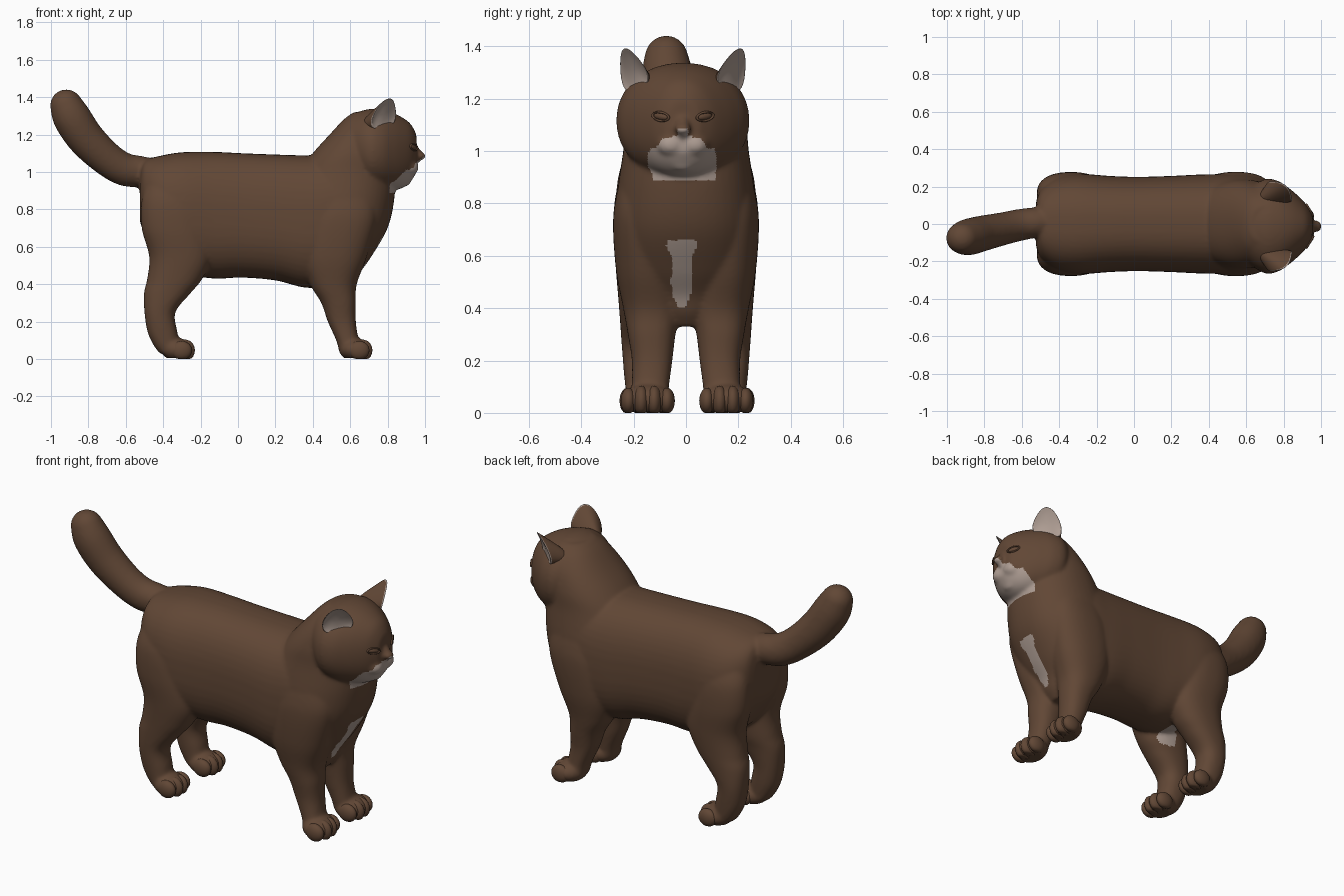
import bpy, bmesh, math
from mathutils import Vector, Matrix
from mathutils.bvhtree import BVHTree

if "Cube" in bpy.data.objects:
    bpy.data.objects.remove(bpy.data.objects["Cube"])


def material(name, rgb):
    m = bpy.data.materials.new(name)
    m.diffuse_color = (*rgb, 1)
    m.use_nodes = True
    m.node_tree.nodes["Principled BSDF"].inputs["Base Color"].default_value = m.diffuse_color
    return m


BROWN = material("brown fur", (0.120, 0.063, 0.036))
LIGHT = material("pale fur", (0.42, 0.335, 0.29))


def finish(bm, name, mats=(BROWN,)):
    me = bpy.data.meshes.new(name)
    bm.to_mesh(me)
    bm.free()
    for m in mats:
        me.materials.append(m)
    me.polygons.foreach_set("use_smooth", [True] * len(me.polygons))
    ob = bpy.data.objects.new(name, me)
    bpy.context.scene.collection.objects.link(ob)
    return ob


def spline(rows, n=6):
    """Catmull-Rom interpolation of rows of numbers."""
    p = [rows[0]] + list(rows) + [rows[-1]]
    out = []
    for i in range(1, len(p) - 2):
        for k in range(n):
            t = k / n
            out.append([0.5 * (2 * b + (c - a) * t + (2 * a - 5 * b + 4 * c - d) * t * t
                               + (3 * b - a - 3 * c + d) * t ** 3)
                        for a, b, c, d in zip(p[i - 1], p[i], p[i + 1], p[i + 2])])
    return out + [list(rows[-1])]


def loft(bm, axis, rows, power=2.3, side=1, n=48):
    """Skin rounded sections (station, a0, a1, y0, y1) along x or z."""
    rings = []
    for t, a0, a1, y0, y1 in spline(rows):
        ring = []
        for k in range(n):
            w = 2 * math.pi * k / n
            c, s = math.cos(w), math.sin(w)
            a = (a0 + a1) / 2 + (a1 - a0) / 2 * math.copysign(abs(c) ** (2 / power), c)
            y = side * ((y0 + y1) / 2 + (y1 - y0) / 2 * math.copysign(abs(s) ** (2 / power), s))
            ring.append(bm.verts.new((t, y, a) if axis == 'x' else (a, y, t)))
        rings.append(ring)
    faces = [bm.faces.new(rings[0]), bm.faces.new(rings[-1][::-1])]
    for r, q in zip(rings, rings[1:]):
        for k in range(n):
            faces.append(bm.faces.new((r[k], q[k], q[(k + 1) % n], r[(k + 1) % n])))
    bmesh.ops.recalc_face_normals(bm, faces=faces)


def ball(bm, centre, radii, rot=Matrix()):
    m = Matrix.Translation(centre) @ rot @ Matrix.Diagonal((*radii, 1))
    bmesh.ops.create_icosphere(bm, subdivisions=3, radius=1, matrix=m)


def sym(rows):
    return [(t, a, b, -h, h) for t, a, b, h in rows]


bm = bmesh.new()
# Torso along x, chest and neck along z
loft(bm, 'x', sym([(-.525, .74, 1.0, .11), (-.50, .67, 1.06, .18), (-.42, .54, 1.085, .245),
                   (-.3, .46, 1.105, .268), (-.13, .43, 1.107, .257), (.02, .435, 1.10, .252),
                   (.2, .42, 1.093, .257), (.38, .38, 1.088, .265), (.55, .42, 1.09, .26),
                   (.70, .56, 1.04, .2)]), 2.5)
loft(bm, 'z', sym([(.33, .46, .58, .07), (.38, .41, .615, .11), (.45, .36, .645, .17), (.55, .3, .715, .24),
                   (.7, .25, .80, .272), (.85, .28, .835, .262), (1.0, .33, .84, .24),
                   (1.1, .40, .83, .23), (1.2, .49, .82, .2), (1.28, .565, .80, .15),
                   (1.32, .62, .79, .1)]), 2.2)
# Head, muzzle, chin, nose and brows
HY = -.012
loft(bm, 'x', [(x, a, b, HY - h, HY + h) for x, a, b, h in [
    (.56, 1.02, 1.26, .12), (.62, .95, 1.31, .20), (.70, .90, 1.336, .252), (.77, .893, 1.332, .242),
    (.83, .90, 1.315, .203), (.88, .915, 1.29, .16), (.92, .945, 1.26, .118), (.945, .98, 1.22, .08),
    (.955, 1.0, 1.19, .06)]], 2.1)
for s in (1, -1):
    ball(bm, (.912, HY + s * .046, 1.025), (.055, .056, .047))
    brow = Matrix.Rotation(s * .85, 4, 'Z') @ Matrix.Rotation(s * .25, 4, 'X')
    ball(bm, (.905, HY + s * .083, 1.168), (.02, .058, .018), brow)
ball(bm, (.885, HY, .96), (.042, .06, .04))
ball(bm, (.94, HY, 1.09), (.045, .034, .05))
ball(bm, (.978, HY, 1.085), (.026, .032, .022))
# Legs and paws
for s in (1, -1):
    loft(bm, 'z', [(.04, .54, .66, .07, .215), (.1, .525, .645, .065, .208), (.2, .48, .63, .052, .207),
                   (.3, .445, .63, .04, .222), (.4, .385, .635, .02, .24), (.55, .34, .69, .03, .268),
                   (.75, .36, .74, .06, .278), (.9, .42, .72, .08, .25)], 2.3, s)
    loft(bm, 'z', [(.03, -.42, -.28, .095, .225), (.08, -.455, -.31, .095, .23), (.15, -.485, -.325, .09, .237),
                   (.25, -.50, -.335, .085, .245), (.35, -.503, -.255, .07, .252), (.43, -.485, -.19, .05, .258),
                   (.55, -.475, -.14, .04, .268), (.7, -.515, -.16, .05, .278), (.85, -.515, -.2, .06, .265),
                   (.97, -.48, -.25, .07, .21)], 2.3, s)
    ball(bm, (.625, s * .15 + .004, .05), (.085, .1, .062))
    ball(bm, (-.325, s * .162, .05), (.085, .088, .062))
# Tail: overlapping balls along a curved path
for x, y, z, r in spline([(-.42, .01, .98, .08), (-.52, .008, 1.0, .085), (-.61, -.005, 1.015, .089),
                          (-.70, -.025, 1.07, .092), (-.81, -.05, 1.175, .1), (-.885, -.07, 1.285, .102),
                          (-.918, -.075, 1.355, .087)], 8):
    ball(bm, (x, y, z), (r, r * .96, r))

# Fuse everything into one smooth skin
cat = finish(bm, "cat_body", (BROWN, LIGHT))
mod = cat.modifiers.new("fuse", 'REMESH')
mod.mode = 'VOXEL'
mod.voxel_size = .0095
mod = cat.modifiers.new("soften", 'SMOOTH')
mod.factor = .5
mod.iterations = 9
dg = bpy.context.evaluated_depsgraph_get()
skin = bpy.data.meshes.new_from_object(cat.evaluated_get(dg))
cat.modifiers.clear()
cat.data = skin
skin.materials.clear()
for m in (BROWN, LIGHT):
    skin.materials.append(m)
for v in skin.vertices:
    v.co.z = max(v.co.z, .004)

# Pale patches: muzzle, chest and groin
CHEST = [(.40, .012), (.44, .032), (.50, .042), (.55, .037), (.60, .04), (.64, .06), (.66, .058)]


def is_pale(c, n):
    y = abs(c.y + .016)
    if c.x > .81 and .89 < c.z < .945 + (c.x - .82) * .8 and y < .13:
        return c.z < 1.01 or y < .1 - (c.z - 1.01) * .7
    if c.x > .5 and n.x > .2:
        for (z0, w0), (z1, w1) in zip(CHEST, CHEST[1:]):
            if z0 <= c.z < z1:
                return y < w0 + (w1 - w0) * (c.z - z0) / (z1 - z0)
    return -.35 < c.x < -.23 and abs(c.y) < .08 and .39 < c.z < .47 and n.z < -.1


for p in skin.polygons:
    p.use_smooth = True
    p.material_index = int(is_pale(p.center, p.normal))

tmp = bmesh.new()
tmp.from_mesh(skin)
tree = BVHTree.FromBMesh(tmp)
tmp.free()

# Eyes: slanted lids around a small eyeball, placed on the face surface
for s, label in ((1, "left"), (-1, "right")):
    hit, nor, _, _ = tree.ray_cast(Vector((2, HY + s * .085, 1.132)), Vector((-1, 0, 0)))
    nor = Vector((nor.x, nor.y, 0)).normalized()
    turn = nor.to_track_quat('X', 'Z').to_matrix().to_4x4() @ Matrix.Rotation(s * .15, 4, 'X')
    bm = bmesh.new()
    ball(bm, hit - nor * .004, (.011, .032, .013), turn)
    finish(bm, label + "_eye")
    bm = bmesh.new()
    rings = []
    for i in range(24):
        a = 2 * math.pi * i / 24
        rim = Vector((0, .036 * math.cos(a), .016 * math.sin(a)))
        out = rim.normalized()
        rings.append([bm.verts.new(hit + turn @ (rim + out * .005 * math.cos(b) + Vector((.006 * math.sin(b), 0, 0))))
                      for b in (k * math.pi / 4 for k in range(8))])
    for i in range(24):
        r, q = rings[i], rings[(i + 1) % 24]
        for k in range(8):
            bm.faces.new((r[k], r[(k + 1) % 8], q[(k + 1) % 8], q[k]))
    bmesh.ops.recalc_face_normals(bm, faces=bm.faces)
    finish(bm, label + "_eyelid")

# Ears: outer shell narrowing into the head, pale hollow facing forward and out
RIM = [(.705, .232, 1.235), (.725, .242, 1.32), (.785, .238, 1.392), (.83, .21, 1.398),
       (.845, .16, 1.345), (.85, .115, 1.265), (.785, .19, 1.215)]
for s, label in ((1, "left"), (-1, "right")):
    pts = [Vector((x, s * y + HY, z)) for x, y, z in RIM]
    mid = sum(pts, Vector()) / len(pts)
    pts = [mid.lerp(p, 1.05) for p in pts]
    root = Vector((.62, s * .09 + HY, 1.235))
    bm = bmesh.new()
    ring = lambda f: [bm.verts.new(f(p)) for p in pts]
    hollow = (root - mid).normalized()
    layers = [ring(lambda p: root.lerp(p, .3)), ring(lambda p: root.lerp(p, .75)), ring(lambda p: p),
              ring(lambda p: mid.lerp(p, .93)), ring(lambda p: mid.lerp(p, .6) + hollow * .015)]
    for j, (r, q) in enumerate(zip(layers, layers[1:])):
        for k in range(7):
            f = bm.faces.new((r[k], q[k], q[(k + 1) % 7], r[(k + 1) % 7]))
            f.material_index = int(j >= 2)
    bm.faces.new(layers[-1]).material_index = 1
    bm.faces.new(layers[0][::-1])
    bmesh.ops.recalc_face_normals(bm, faces=bm.faces)
    ear = finish(bm, label + "_ear", (BROWN, LIGHT))
    ear.modifiers.new("round", 'SUBSURF').levels = 2
    ear.modifiers["round"].render_levels = 2

# Toes: four on each paw
for px, py, gap, label in ((.664, .15, .049, "front"), (-.285, .162, .044, "hind")):
    for s, side in ((1, "left"), (-1, "right")):
        bm = bmesh.new()
        for k in (-1.5, -.5, .5, 1.5):
            ball(bm, (px - .016 * (abs(k) - .5), s * py + .004 + k * gap, .046),
                 (.055, .03, .058 if abs(k) < 1 else .05))
        for v in bm.verts:
            v.co.z = max(v.co.z, 0)
        finish(bm, f"{side}_{label}_toes")
